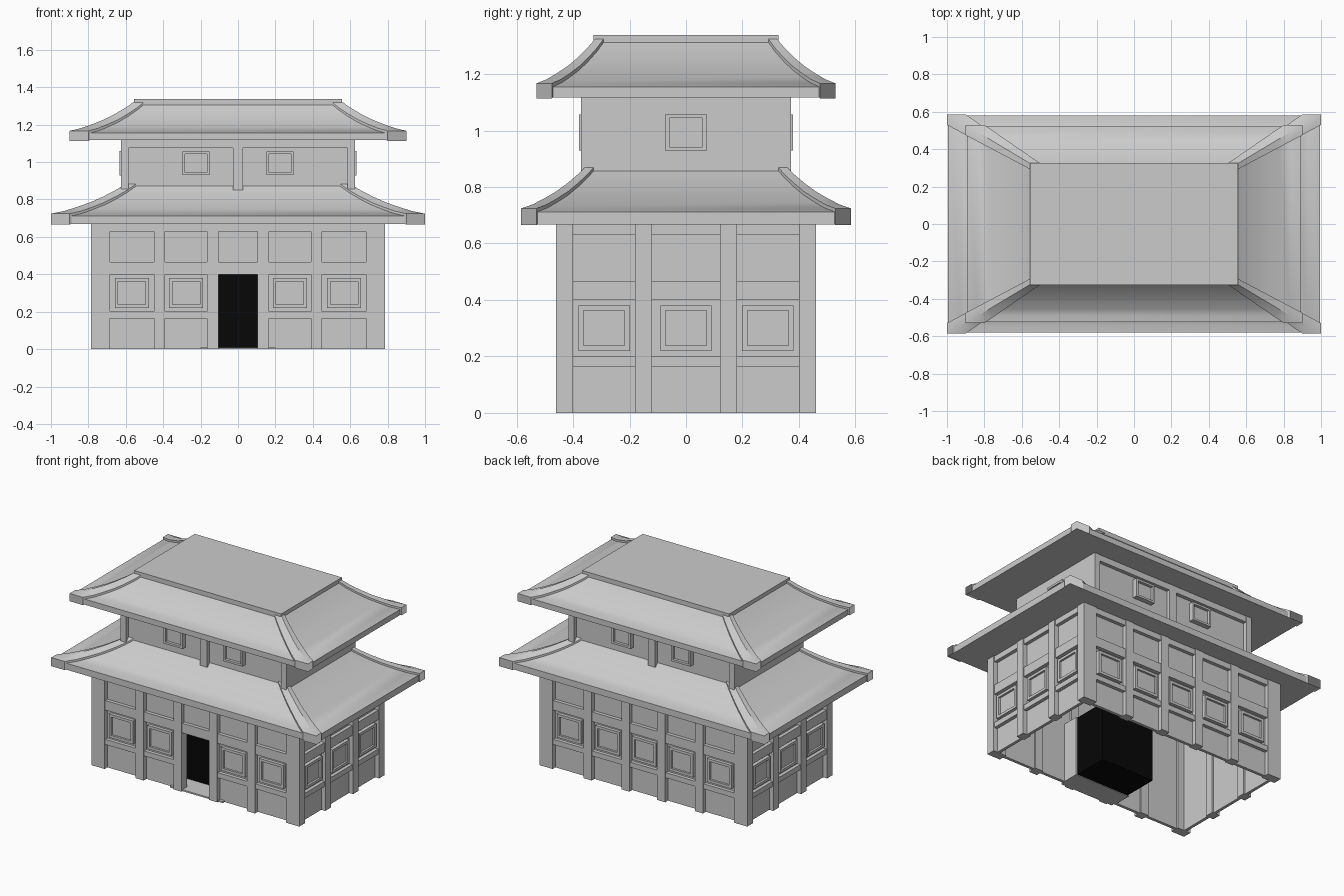
import bpy, bmesh
from math import radians

if "Cube" in bpy.data.objects:
    bpy.data.objects.remove(bpy.data.objects["Cube"], do_unlink=True)


def make_material(name, value):
    mat = bpy.data.materials.new(name)
    mat.use_nodes = True
    colour = (value, value, value, 1)
    mat.diffuse_color = colour
    mat.node_tree.nodes["Principled BSDF"].inputs["Base Color"].default_value = colour
    return mat


GREY = make_material("plain grey", 0.6)
BLACK = make_material("doorway black", 0.002)


def finish(bm, name, mat=GREY, smooth=False):
    bmesh.ops.recalc_face_normals(bm, faces=bm.faces)
    mesh = bpy.data.meshes.new(name)
    bm.to_mesh(mesh)
    bm.free()
    obj = bpy.data.objects.new(name, mesh)
    bpy.context.collection.objects.link(obj)
    mesh.materials.append(mat)
    if smooth:
        bpy.ops.object.select_all(action='DESELECT')
        obj.select_set(True)
        bpy.context.view_layer.objects.active = obj
        bpy.ops.object.shade_smooth_by_angle(angle=radians(30))
    return obj


def add_box(bm, lo, hi):
    verts = bmesh.ops.create_cube(bm, size=1)["verts"]
    for v in verts:
        v.co = [(a + b) / 2 + c * (b - a) for a, b, c in zip(lo, hi, v.co)]


def box(name, lo, hi, mat=GREY):
    bm = bmesh.new()
    add_box(bm, lo, hi)
    return finish(bm, name, mat)


class Wall:
    """One facade: u runs along it, depth is measured inward from its outer plane."""
    def __init__(self, axis, sign, reach):
        self.axis, self.sign, self.reach = axis, sign, reach

    def add(self, bm, u0, u1, z0, z1, d0, d1):
        n = sorted((self.sign * (self.reach - d0), self.sign * (self.reach - d1)))
        if self.axis == "y":
            add_box(bm, (u0, n[0], z0), (u1, n[1], z1))
        else:
            add_box(bm, (n[0], u0, z0), (n[1], u1, z1))

    def window(self, bm, u, z, w, h, rim, d0, d_pane, d1):
        # Four frame bars around a set-back pane
        for s in (-1, 1):
            a, b = sorted((u + s * w, u + s * (w - rim)))
            self.add(bm, a, b, z - h, z + h, d0, d1)
            a, b = sorted((z + s * h, z + s * (h - rim)))
            self.add(bm, u - w + rim, u + w - rim, a, b, d0, d1)
        self.add(bm, u - w + rim, u + w - rim, z - h + rim, z + h - rim, d_pane, d1)


# Lower storey
HALF_X, HALF_Y, TOP = 0.785, 0.46, 0.68
FRONT_BAYS = [(-0.685, -0.45), (-0.39, -0.165), (-0.105, 0.105), (0.165, 0.39), (0.45, 0.685)]
SIDE_BAYS = [(-0.40, -0.18), (-0.12, 0.12), (0.18, 0.40)]
facades = {
    "front": (Wall("y", -1, HALF_Y), FRONT_BAYS),
    "back": (Wall("y", 1, HALF_Y), FRONT_BAYS),
    "right": (Wall("x", -1, HALF_X), SIDE_BAYS),
    "left": (Wall("x", 1, HALF_X), SIDE_BAYS),
}
for side, (wall, bays) in facades.items():
    panels, rails, windows, posts = (bmesh.new() for _ in range(4))
    for i, (a, b) in enumerate(bays):
        door = side == "front" and i == 2
        wall.add(panels, a, b, 0.40 if door else 0, TOP, 0.03, 0.05)
        wall.add(rails, a, b, 0.63, TOP, 0.006, 0.05)
        wall.add(rails, a, b, 0.40, 0.465, 0.006, 0.05)
        if not door:
            wall.add(rails, a, b, 0.165, 0.20, 0.006, 0.05)
            wall.window(windows, (a + b) / 2, 0.30, 0.091, 0.08, 0.018, 0.008, 0.022, 0.04)
        if i:
            wall.add(posts, bays[i - 1][1], a, 0, TOP, 0, 0.06)
    finish(panels, side + "_wall_panels")
    finish(rails, side + "_rails")
    finish(windows, side + "_windows")
    finish(posts, side + "_posts")

corners = [(sx, sy) for sx in (-1, 1) for sy in (-1, 1)]


def corner_posts(name, outer, inner, z0, z1):
    bm = bmesh.new()
    for sx, sy in corners:
        xs = sorted((sx * outer[0], sx * inner[0]))
        ys = sorted((sy * outer[1], sy * inner[1]))
        add_box(bm, (xs[0], ys[0], z0), (xs[1], ys[1], z1))
    return finish(bm, name)


corner_posts("lower_corner_posts", (HALF_X, HALF_Y), (0.685, 0.40), 0, TOP)

# Doorway: floor and side cheeks in front of a black recess
box("doorway_floor", (-0.2, -0.45, 0), (0.2, -0.30, 0.01))
for s, label in ((-1, "right"), (1, "left")):
    xs = sorted((s * 0.2, s * 0.21))
    box("doorway_cheek_" + label, (xs[0], -0.41, 0), (xs[1], -0.30, 0.405))
box("doorway_ceiling", (-0.2, -0.41, 0.402), (0.2, -0.30, 0.41))
box("dark_recess", (-0.2, -0.30, 0.004), (0.2, -0.06, 0.405), BLACK)

# Upper storey: core, corner and centre posts, head rails, windows
box("upper_core", (-0.615, -0.345, 0.75), (0.615, 0.345, 1.13))
corner_posts("upper_corner_posts", (0.625, 0.372), (0.585, 0.345), 0.80, 1.13)
centre, heads, upper_windows = (bmesh.new() for _ in range(3))
for s in (-1, 1):
    wall = Wall("y", s, 0.372)
    wall.add(centre, -0.027, 0.027, 0.85, 1.13, 0, 0.04)
    wall.add(heads, -0.585, 0.585, 1.075, 1.13, 0.002, 0.04)
    for u in (-0.225, 0.225):
        wall.window(upper_windows, u, 0.993, 0.072, 0.063, 0.014, -0.007, 0.012, 0.04)
    side = Wall("x", s, 0.625)
    side.add(heads, -0.345, 0.345, 0.80, 1.13, 0, 0.02)
    side.window(upper_windows, 0, 0.993, 0.072, 0.065, 0.014, -0.009, -0.003, 0.01)
finish(centre, "upper_centre_posts")
finish(heads, "upper_wall_faces")
finish(upper_windows, "upper_windows")


# Hipped roofs with a swept profile: (progress towards the top, height)
SWEEP = [(0, 0.0), (0.17, 0.014), (0.34, 0.035), (0.52, 0.06), (0.69, 0.09), (0.86, 0.125), (1, 0.16)]


def loft(bm, rings):
    loops = [[bm.verts.new(p) for p in ring] for ring in rings]
    for lower, upper in zip(loops, loops[1:]):
        for i in range(len(lower)):
            j = (i + 1) % len(lower)
            bm.faces.new((lower[i], lower[j], upper[j], upper[i]))
    bm.faces.new(loops[0])
    bm.faces.new(loops[-1])


def roof(name, eave, top, z_under, z_eave):
    def at(t):
        return [e + (p - e) * t for e, p in zip(eave, top)]

    def rect(x, y, z):
        return [(-x, -y, z), (x, -y, z), (x, y, z), (-x, y, z)]

    bm = bmesh.new()
    trim = 0.006
    rings = [rect(eave[0] - trim, eave[1] - trim, z_under)]
    for t, dz in SWEEP:
        x, y = at(t)
        rings.append(rect(x - trim * (1 - t), y - trim * (1 - t), z_eave + dz))
    loft(bm, rings)
    finish(bm, name, smooth=True)

    # Raised hip bars at the four corners
    bm = bmesh.new()
    for sx, sy in corners:
        sections = []
        for t, dz in SWEEP:
            x, y = at(t)
            k = 1 - 0.45 * t
            plan = [(x - 0.1 * k, y), (x, y), (x, y - 0.055 * k)]
            z = z_eave + dz
            base = z_under - 0.003 if t == 0 else z - 0.03
            sections.append([(sx * px, sy * py, z + 0.012) for px, py in plan]
                            + [(sx * px, sy * py, base) for px, py in reversed(plan)])
        loft(bm, sections)
    finish(bm, name + "_hip_bars", smooth=True)


roof("lower_roof", (1.0, 0.585), (0.60, 0.345), 0.668, 0.712)
roof("upper_roof", (0.9, 0.53), (0.55, 0.32), 1.117, 1.155)
box("roof_cap", (-0.555, -0.327, 1.30), (0.555, 0.327, 1.338))
